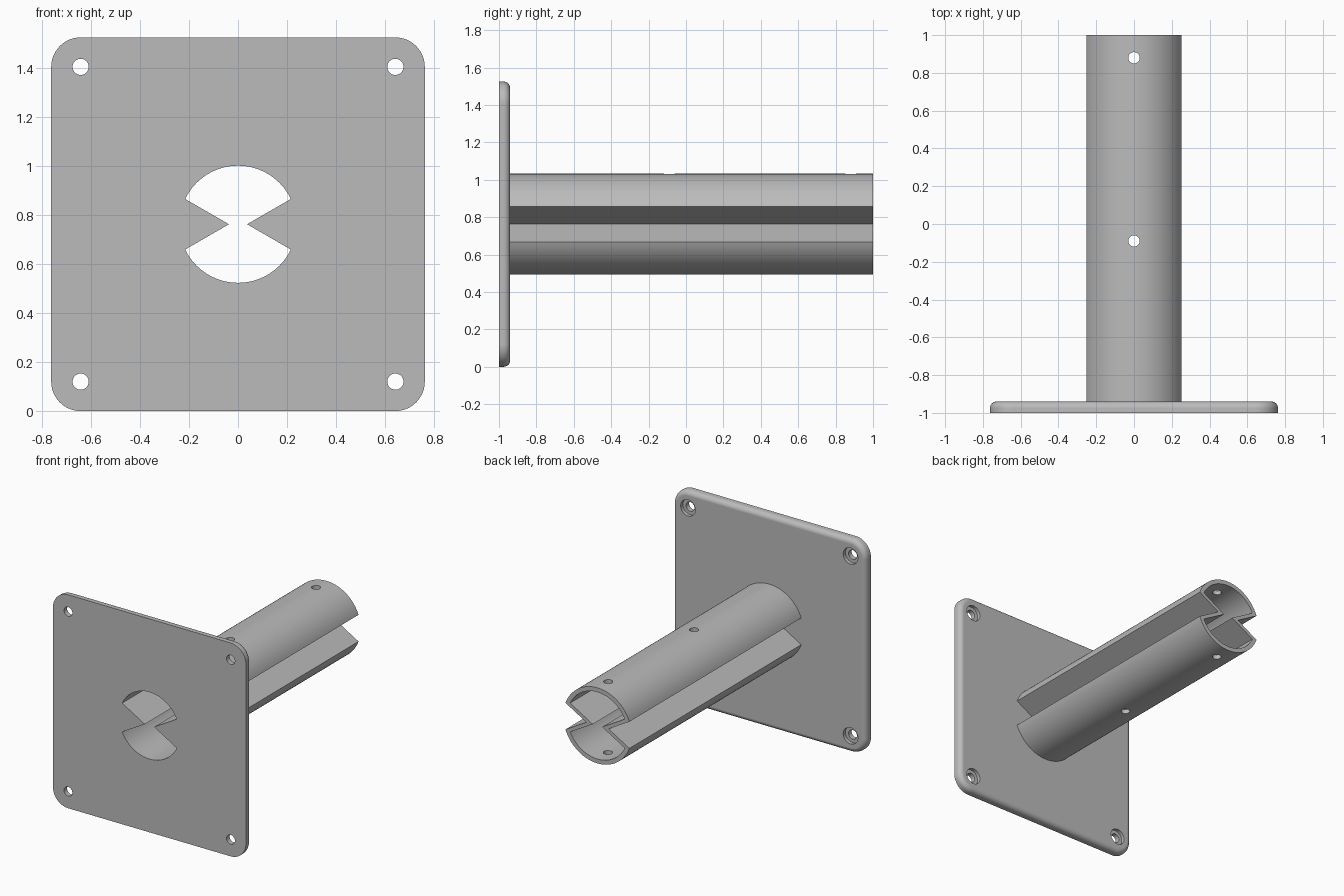
import bpy, bmesh
from math import sin, cos, asin, radians, pi
from mathutils import Matrix

if "Cube" in bpy.data.objects:
    bpy.data.objects.remove(bpy.data.objects["Cube"])

HALF = 0.7625          # half the plate width, also the tube axis height
FRONT, BACK, END = -1.0, -0.94, 1.0
NOTCH = radians(30)    # half angle of the side notches

steel = bpy.data.materials.new("grey_metal")
steel.diffuse_color = (0.5, 0.5, 0.5, 1)
steel.use_nodes = True
steel.node_tree.nodes["Principled BSDF"].inputs["Base Color"].default_value = (0.5, 0.5, 0.5, 1)


def arc(cx, cz, r, a0, a1, n):
    return [(cx + r * cos(a0 + (a1 - a0) * i / n), cz + r * sin(a0 + (a1 - a0) * i / n))
            for i in range(n + 1)]


def notched_circle(r, apex):
    """Circle with a wedge cut from each side, its points at x = +-apex."""
    a = NOTCH - asin(apex * sin(NOTCH) / r)
    return ([(apex, HALF)] + arc(0, HALF, r, a, pi - a, 40)
            + [(-apex, HALF)] + arc(0, HALF, r, pi + a, 2 * pi - a, 40))


def prism(name, outline, y0, y1, round_back=0):
    """Extrude an x-z outline along y, optionally rounding the rear rim."""
    bm = bmesh.new()
    face = bm.faces.new([bm.verts.new((x, y0, z)) for x, z in outline])
    ext = bmesh.ops.extrude_face_region(bm, geom=[face])
    moved = [v for v in ext["geom"] if isinstance(v, bmesh.types.BMVert)]
    bmesh.ops.translate(bm, verts=moved, vec=(0, y1 - y0, 0))
    bmesh.ops.recalc_face_normals(bm, faces=bm.faces)
    if round_back:
        rim = [e for e in bm.edges if all(abs(v.co.y - y1) < 1e-5 for v in e.verts)]
        bmesh.ops.bevel(bm, geom=rim, offset=round_back, segments=6,
                        profile=0.5, affect='EDGES')
    return finish(name, bm)


def cylinder(name, r, depth, matrix):
    bm = bmesh.new()
    bmesh.ops.create_cone(bm, cap_ends=True, segments=32, radius1=r, radius2=r,
                          depth=depth, matrix=matrix)
    return finish(name, bm)


def finish(name, bm):
    mesh = bpy.data.meshes.new(name)
    bm.to_mesh(mesh)
    bm.free()
    mesh.materials.append(steel)
    obj = bpy.data.objects.new(name, mesh)
    bpy.context.collection.objects.link(obj)
    return obj


def activate(obj):
    bpy.ops.object.select_all(action='DESELECT')
    obj.select_set(True)
    bpy.context.view_layer.objects.active = obj


def cut(obj, cutter):
    cutter.hide_render = True
    activate(obj)
    mod = obj.modifiers.new("cut", 'BOOLEAN')
    mod.operation = 'DIFFERENCE'
    mod.solver = 'EXACT'
    mod.object = cutter
    bpy.ops.object.modifier_apply(modifier=mod.name)
    bpy.data.objects.remove(cutter)


# Mounting plate with rounded corners and a rounded rear rim
R = 0.12
c = HALF - R
corners = [(c, c), (-c, c), (-c, -c), (c, -c)]
outline = []
for i, (x, z) in enumerate(corners):
    outline += arc(x, HALF + z, R, i * pi / 2, (i + 1) * pi / 2, 12)
plate = prism("mounting_plate", outline, FRONT, BACK, 0.035)

# Notched hollow tube
tube = prism("notched_tube", notched_circle(0.27, 0.088), BACK, END)

# Hollow core through both parts
for part in (plate, tube):
    cut(part, prism("core_cutter", notched_circle(0.239, 0.037), FRONT - 0.1, END + 0.1))

# Screw holes, counterbored from the rear
turn = Matrix.Rotation(pi / 2, 4, 'X')
for x, z in corners:
    at = Matrix.Translation((x, BACK, HALF + z)) @ turn
    cut(plate, cylinder("screw_cutter", 0.033, 0.3, at))
    cut(plate, cylinder("counterbore_cutter", 0.058, 0.05, at))

# Pin holes straight down through the tube
for y in (-0.09, 0.88):
    cut(tube, cylinder("pin_cutter", 0.03, 1, Matrix.Translation((0, y, HALF))))

# Smooth shading with sharp edges kept
for part in (plate, tube):
    activate(part)
    bpy.ops.object.shade_smooth_by_angle(angle=radians(30))
    flat = part.modifiers.new("even_normals", 'WEIGHTED_NORMAL')
    flat.keep_sharp = True
